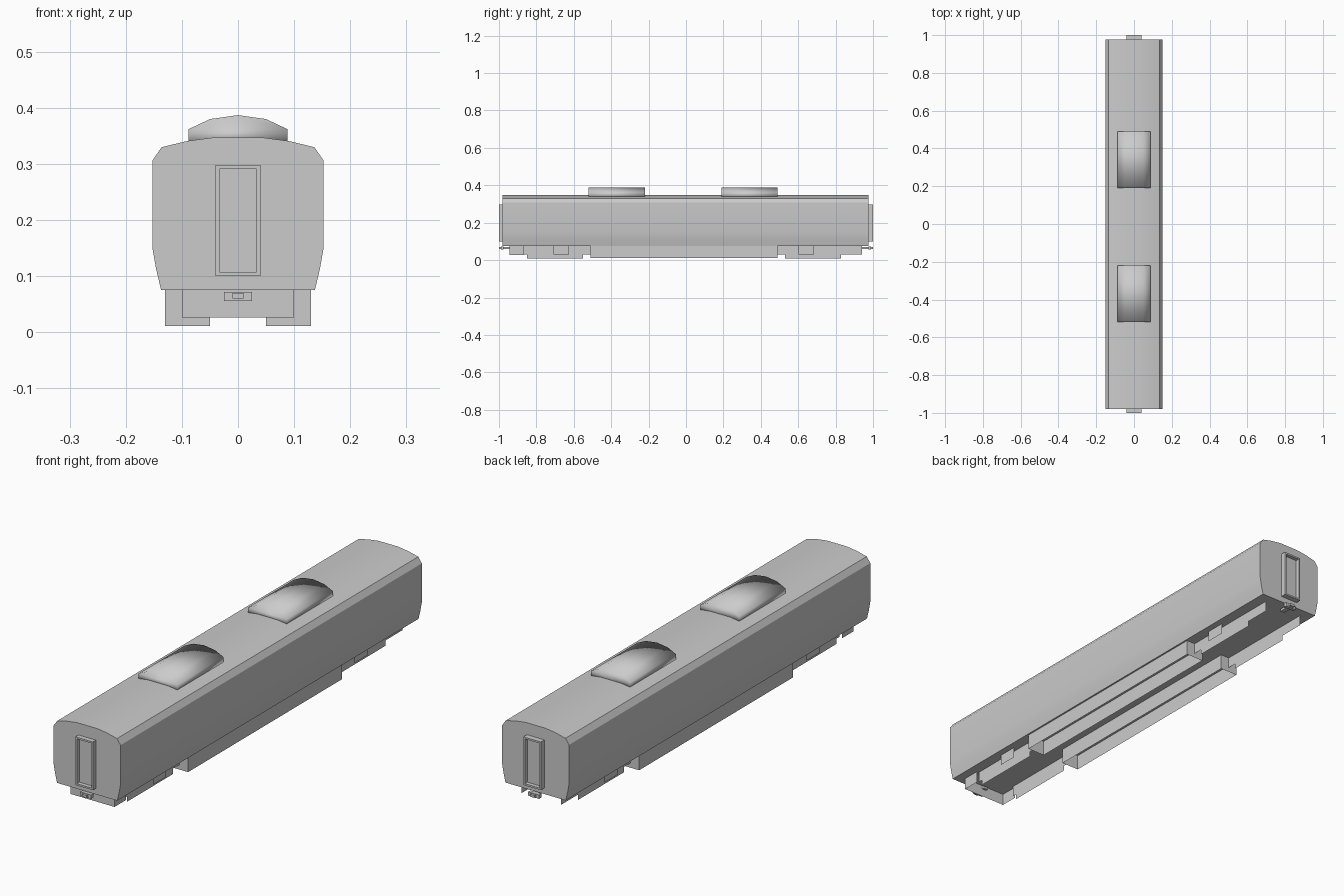
import bpy, bmesh, math

if "Cube" in bpy.data.objects:
    bpy.data.objects.remove(bpy.data.objects["Cube"])


def finish(name, bm, angle=None, normals=True):
    if normals:
        bmesh.ops.recalc_face_normals(bm, faces=bm.faces)
    me = bpy.data.meshes.new(name)
    bm.to_mesh(me)
    bm.free()
    if angle:
        for p in me.polygons:
            p.use_smooth = True
        me.set_sharp_from_angle(angle=math.radians(angle))
    ob = bpy.data.objects.new(name, me)
    bpy.context.collection.objects.link(ob)
    return ob


def extrude_half_profile(name, half, y0, y1, angle):
    """Mirror an xz half profile (listed bottom to top) and extrude it along y."""
    pts = half + [(-x, z) for x, z in reversed(half) if x > 0]
    bm = bmesh.new()
    face = bm.faces.new([bm.verts.new((x, y0, z)) for x, z in pts])
    ext = bmesh.ops.extrude_face_region(bm, geom=[face], use_keep_orig=True)
    verts = [v for v in ext["geom"] if isinstance(v, bmesh.types.BMVert)]
    bmesh.ops.translate(bm, verts=verts, vec=(0, y1 - y0, 0))
    return finish(name, bm, angle)


def box(name, x0, x1, y0, y1, z0, z1):
    bm = bmesh.new()
    bmesh.ops.create_cube(bm, size=1)
    for v in bm.verts:
        v.co = ((x0 + x1) / 2 + v.co.x * (x1 - x0),
                (y0 + y1) / 2 + v.co.y * (y1 - y0),
                (z0 + z1) / 2 + v.co.z * (z1 - z0))
    return finish(name, bm)


def sheets(name, polys):
    """Thin sheet-metal parts: each polygon is one flat panel."""
    bm = bmesh.new()
    for poly in polys:
        bm.faces.new([bm.verts.new(p) for p in poly])
    return finish(name, bm, normals=False)


def side_panel(x, outline):
    pts = [(x, y, z) for y, z in outline]
    return pts if x > 0 else pts[::-1]


def cross_panel(y, x0, x1, z0, z1, front):
    pts = [(x0, y, z0), (x1, y, z0), (x1, y, z1), (x0, y, z1)]
    return pts if front else pts[::-1]


def rect(y0, y1, z0, z1):
    return [(y0, z0), (y1, z0), (y1, z1), (y0, z1)]


FLOOR = 0.076

# Carriage body with arched roof and tapered lower sides
extrude_half_profile("carriage_body", [
    (0.137, 0.075), (0.146, 0.113), (0.152, 0.147), (0.152, 0.307),
    (0.136, 0.33), (0.09, 0.341), (0.045, 0.347)], -0.98, 0.977, 28)

# Rounded roof units
for name, y in (("front_roof_unit", -0.37), ("rear_roof_unit", 0.34)):
    extrude_half_profile(name, [
        (0.088, 0.336), (0.088, 0.362), (0.05, 0.38), (0, 0.387)],
        y - 0.15, y + 0.15, 180)

# End doors with recessed panels, and couplers below them
for name, s in (("front", -1), ("rear", 1)):
    y0, y1 = sorted((s * 0.97, s * 1.0))
    door = box(name + "_door", -0.04, 0.04, y0, y1, 0.1, 0.298)
    bm = bmesh.new()
    bm.from_mesh(door.data)
    outer = [f for f in bm.faces if f.normal.y * s > 0.9]
    bmesh.ops.inset_region(bm, faces=outer, thickness=0.01)
    bmesh.ops.inset_region(bm, faces=outer, thickness=0.0005, depth=-0.016)
    bm.to_mesh(door.data)
    bm.free()
    y0, y1 = sorted((s * 0.935, s * 1.0))
    box(name + "_coupler_shank", -0.01, 0.01, y0, y1, 0.06, 0.07)
    y0, y1 = sorted((s * 0.975, s * 0.99))
    box(name + "_coupler_head", -0.025, 0.025, y0, y1, 0.056, 0.072)

# Underfloor equipment skirts: two open-bottomed boxes
skirt = []
for s in (-1, 1):
    for x in (0.13, 0.05):
        panel = side_panel(s * x, rect(-0.51, 0.49, 0.011, FLOOR))
        skirt.append(panel if x > 0.1 else panel[::-1])
    x0, x1 = sorted((s * 0.05, s * 0.13))
    for y in (-0.51, 0.49):
        skirt.append(cross_panel(y, x0, x1, 0.011, FLOOR, y < 0))
sheets("underfloor_skirt", skirt)

# Bogie side frames with stepped lower edge, plus small axle covers
for name, ys, yc in (("front_bogie", (-0.87, -0.85, -0.55, -0.51), -0.667),
                     ("rear_bogie", (0.49, 0.53, 0.83, 0.94), 0.643)):
    a, b, c, d = ys
    outline = [(a, FLOOR), (a, 0.03), (b, 0.03), (b, 0.008),
               (c, 0.008), (c, 0.03), (d, 0.03), (d, FLOOR)]
    sheets(name + "_frames", [side_panel(s * 0.09, outline) for s in (-1, 1)])
    sheets(name + "_axle_covers", [
        side_panel(s * 0.11, rect(yc - 0.042, yc + 0.042, 0.03, FLOOR))
        for s in (-1, 1)])

# Front pilot plate with side returns
sheets("front_pilot",
       [cross_panel(-0.945, -0.1, 0.1, 0.026, FLOOR, True)]
       + [side_panel(s * 0.1, rect(-0.945, -0.87, 0.026, FLOOR)) for s in (-1, 1)])
